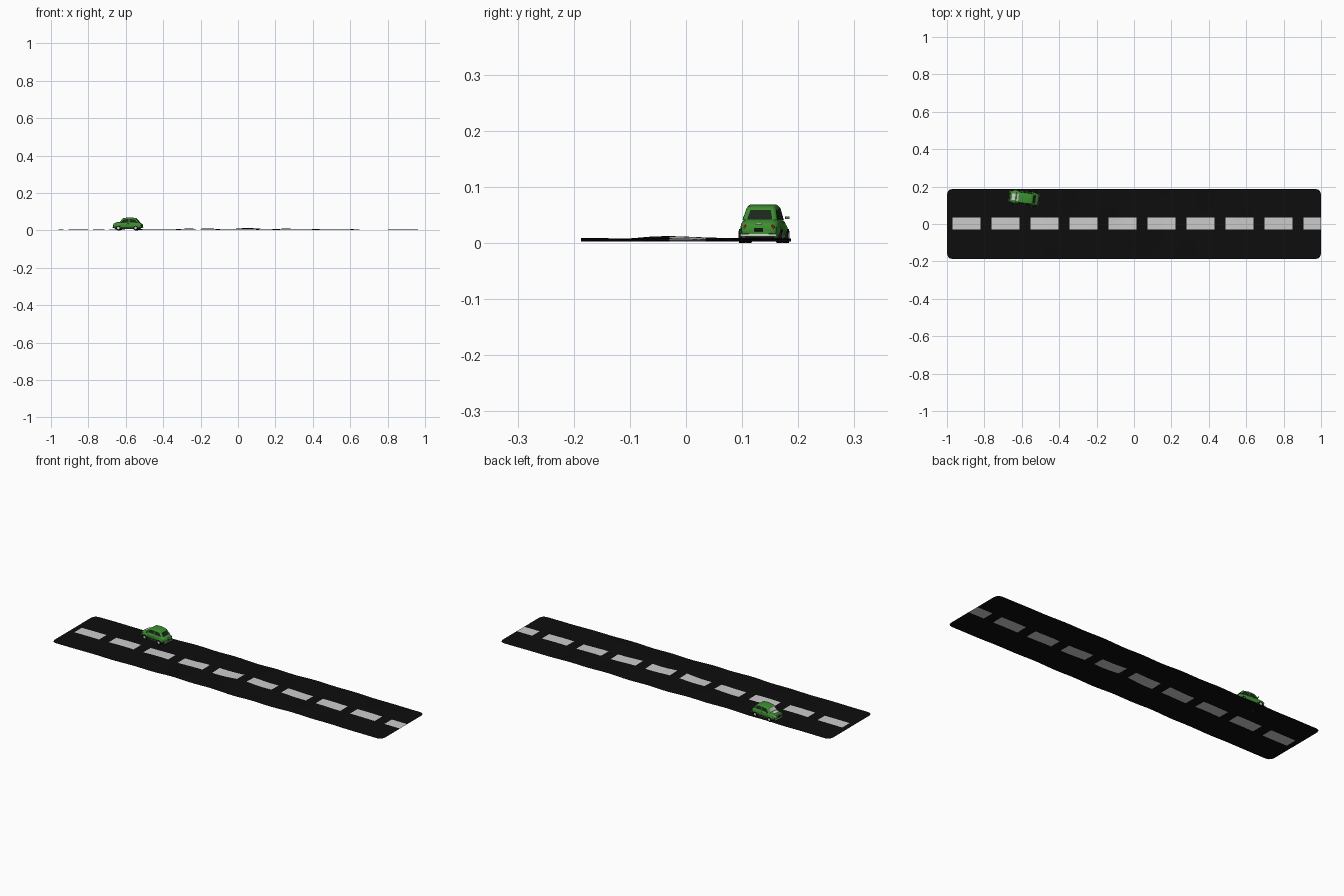
import bpy, bmesh, math
from mathutils import Matrix, Vector

if "Cube" in bpy.data.objects:
    bpy.data.objects.remove(bpy.data.objects["Cube"])


def mat(name, r, g, b):
    m = bpy.data.materials.new(name)
    m.diffuse_color = (r, g, b, 1)
    m.use_nodes = True
    m.node_tree.nodes["Principled BSDF"].inputs["Base Color"].default_value = m.diffuse_color
    return m


ASPHALT = mat("asphalt black", 0.004, 0.004, 0.004)
PAINT = mat("road paint", 0.6, 0.6, 0.6)
GREEN = mat("car green", 0.045, 0.27, 0.03)
GLASS = mat("dark glass", 0.012, 0.02, 0.012)
PALE = mat("pale grey", 0.6, 0.62, 0.6)
RUBBER = mat("tyre black", 0.006, 0.006, 0.006)
RED = mat("lamp red", 0.3, 0.01, 0.01)

# car frame: nose towards -x, turned slightly on the road
CAR = Matrix.Translation((-0.589, 0.139, 0)) @ Matrix.Rotation(math.radians(-7), 4, 'Z')


def finish(bm, name, mats, matrix=None, smooth=True):
    bmesh.ops.recalc_face_normals(bm, faces=bm.faces)
    if matrix:
        bm.transform(matrix)
    me = bpy.data.meshes.new(name)
    bm.to_mesh(me)
    bm.free()
    for m in mats:
        me.materials.append(m)
    ob = bpy.data.objects.new(name, me)
    bpy.context.collection.objects.link(ob)
    if smooth:
        bpy.ops.object.select_all(action='DESELECT')
        ob.select_set(True)
        bpy.context.view_layer.objects.active = ob
        bpy.ops.object.shade_smooth_by_angle(angle=math.radians(35))
    return ob


def box(name, c, s, m, bevel=0.0012):
    bm = bmesh.new()
    bmesh.ops.create_cube(bm, size=1, matrix=Matrix.Translation(c) @ Matrix.Diagonal((*s, 1)))
    bmesh.ops.bevel(bm, geom=bm.edges[:], offset=bevel, segments=2, affect='EDGES', profile=0.5)
    finish(bm, name, [m], CAR)


def ball(name, c, s, m):
    bm = bmesh.new()
    bmesh.ops.create_uvsphere(bm, u_segments=16, v_segments=10, radius=1,
                              matrix=Matrix.Translation(c) @ Matrix.Diagonal((*s, 1)))
    finish(bm, name, [m], CAR)


def disc(name, c, r, depth, m):
    bm = bmesh.new()
    bmesh.ops.create_cone(bm, cap_ends=True, segments=20, radius1=r, radius2=r, depth=depth,
                          matrix=Matrix.Translation(c) @ Matrix.Rotation(math.pi / 2, 4, 'X'))
    finish(bm, name, [m], CAR)


def loft(sections, n=28, power=0.55):
    """Rounded-box sections (x, z low, z high, half width) joined along x."""
    bm = bmesh.new()
    rings = []
    for x, lo, hi, w in sections:
        ring = []
        for i in range(n):
            a = 2 * math.pi * (i + 0.5) / n
            c, s = math.cos(a), math.sin(a)
            y = w * math.copysign(abs(c) ** power, c)
            z = (lo + hi) / 2 + (hi - lo) / 2 * math.copysign(abs(s) ** power, s)
            ring.append(bm.verts.new((x, y, z)))
        rings.append(ring)
    for a, b in zip(rings, rings[1:]):
        for i in range(n):
            j = (i + 1) % n
            bm.faces.new((a[i], a[j], b[j], b[i]))
    bm.faces.new(rings[0])
    bm.faces.new(rings[-1])
    return bm


# road: gently bumpy sheet, dashes are coloured faces of the sheet
dashes = [(-0.97 + 0.2085 * i, -0.82 + 0.2085 * i) for i in range(9)] + [(0.906, 1.0)]
stops = sorted({-1.0, 1.0, *[v for d in dashes for v in d]})
xs = [-1.0]
for a, b in zip(stops, stops[1:]):
    k = max(1, round((b - a) / 0.03))
    xs += [a + (b - a) * (i + 1) / k for i in range(k)]
HALF, R = 0.187, 0.028
ys = [-HALF, -0.183, -0.176, -0.159, -0.125, -0.09, -0.06, -0.029, 0.003,
      0.035, 0.06, 0.09, 0.125, 0.159, 0.176, 0.183, HALF]


def road_height(x, y):
    w = 0.5 + 0.5 * math.sin(17 * x + 0.6 + 5 * y) * math.cos(9 * x - 14 * y)
    fade = max(0, 1 - x * x) ** 1.2
    peak = 0.005 * math.exp(-((x - 0.06) / 0.07) ** 2 - ((y + 0.05) / 0.06) ** 2)
    return 0.003 + fade * 0.0065 * w + peak


bm = bmesh.new()
grid = []
for x in xs:
    col = []
    for y in ys:
        d = max(0, abs(y) - (HALF - R))
        lim = 1 - R + math.sqrt(max(0, R * R - d * d))
        px = max(-lim, min(lim, x))
        col.append(bm.verts.new((px, y, road_height(px, y))))
    grid.append(col)
for i in range(len(xs) - 1):
    mx = (xs[i] + xs[i + 1]) / 2
    for j in range(len(ys) - 1):
        f = bm.faces.new((grid[i][j], grid[i + 1][j], grid[i + 1][j + 1], grid[i][j + 1]))
        if abs((ys[j] + ys[j + 1]) / 2 - 0.003) < 0.032 and any(a < mx < b for a, b in dashes):
            f.material_index = 1
finish(bm, "road", [ASPHALT, PAINT])

# car lower body
finish(loft([(-0.077, 0.016, 0.030, 0.022), (-0.074, 0.012, 0.036, 0.028),
             (-0.064, 0.010, 0.041, 0.032), (-0.042, 0.009, 0.044, 0.034),
             (0.0, 0.009, 0.045, 0.035), (0.045, 0.009, 0.045, 0.035),
             (0.064, 0.010, 0.042, 0.034), (0.074, 0.012, 0.036, 0.031),
             (0.078, 0.016, 0.030, 0.025)]), "car_body", [GREEN], CAR)

# cabin: tapered box with rounded pillars, windows inset into its sides
bm = bmesh.new()
low = [(-0.043, 0.031), (0.010, 0.0335), (0.065, 0.031)]
top = [(-0.024, 0.026), (0.010, 0.027), (0.045, 0.025)]
tops = [0.066, 0.069, 0.066]
V = [[bm.verts.new(p) for p in ((l[0], -l[1], 0.041), (l[0], l[1], 0.041),
                                (t[0], t[1], z), (t[0], -t[1], z))]
     for l, t, z in zip(low, top, tops)]
for a, b in zip(V, V[1:]):
    for i in range(4):
        j = (i + 1) % 4
        bm.faces.new((a[i], a[j], b[j], b[i]))
bm.faces.new(V[0])
bm.faces.new(V[2])
bmesh.ops.recalc_face_normals(bm, faces=bm.faces)
edges = [e for e in bm.edges if e.calc_face_angle(0) > 0.5 and max(v.co.z for v in e.verts) > 0.05]
bmesh.ops.bevel(bm, geom=edges, offset=0.006, segments=4, affect='EDGES', profile=0.5)
bm.normal_update()
panes = [f for f in bm.faces if abs(f.normal.z) < 0.85 and f.calc_area() > 0.0004]
bmesh.ops.inset_individual(bm, faces=panes, thickness=0.0028, depth=-0.0008)
for f in panes:
    f.material_index = 2 if f.normal.x < -0.5 else 1
finish(bm, "cabin", [GREEN, GLASS, PALE], CAR)

# pale bonnet panel
bm = bmesh.new()
bmesh.ops.create_cube(bm, size=1, matrix=Matrix.Translation((-0.055, 0, 0.0427))
                      @ Matrix.Rotation(math.radians(-8), 4, 'Y') @ Matrix.Diagonal((0.018, 0.036, 0.002, 1)))
finish(bm, "bonnet_panel", [PALE], CAR, False)

# bumpers, grille, number plate and boot line
box("front_bumper", (-0.078, 0, 0.015), (0.004, 0.062, 0.005), PALE)
box("rear_bumper", (0.079, 0, 0.014), (0.004, 0.066, 0.005), PALE)
box("grille", (-0.077, 0, 0.025), (0.002, 0.022, 0.007), RUBBER, 0.0005)
box("rear_plate", (0.078, 0, 0.024), (0.002, 0.016, 0.006), RUBBER, 0.0005)
box("boot_handle", (0.0755, 0, 0.034), (0.002, 0.012, 0.002), PALE, 0.0005)
box("underside", (0, 0, 0.010), (0.13, 0.05, 0.006), RUBBER)

# mirrored details: wheels, wings, lamps, handles, mirrors
for side, s in (("right", -1), ("left", 1)):
    for end, x in (("front", -0.047), ("rear", 0.047)):
        ball(f"{end}_{side}_wing", (x, s * 0.028, 0.020), (0.019, 0.0095, 0.016), GREEN)
        disc(f"{end}_{side}_wheel", (x, s * 0.0335, 0.0125), 0.0125, 0.010, RUBBER)
        disc(f"{end}_{side}_hub", (x, s * 0.0387, 0.0125), 0.007, 0.001, PALE)
    ball(f"{side}_headlamp", (-0.0725, s * 0.022, 0.029), (0.004, 0.006, 0.006), PALE)
    ball(f"{side}_tail_lamp", (0.075, s * 0.025, 0.028), (0.003, 0.003, 0.005), RED)
    box(f"{side}_sill", (0, s * 0.034, 0.0115), (0.058, 0.003, 0.003), PALE, 0.0006)
    box(f"{side}_door_handle", (0.006, s * 0.0352, 0.036), (0.008, 0.002, 0.0015), PALE, 0.0004)
    box(f"{side}_mirror", (-0.033, s * 0.038, 0.045), (0.003, 0.008, 0.005), GREEN, 0.001)
